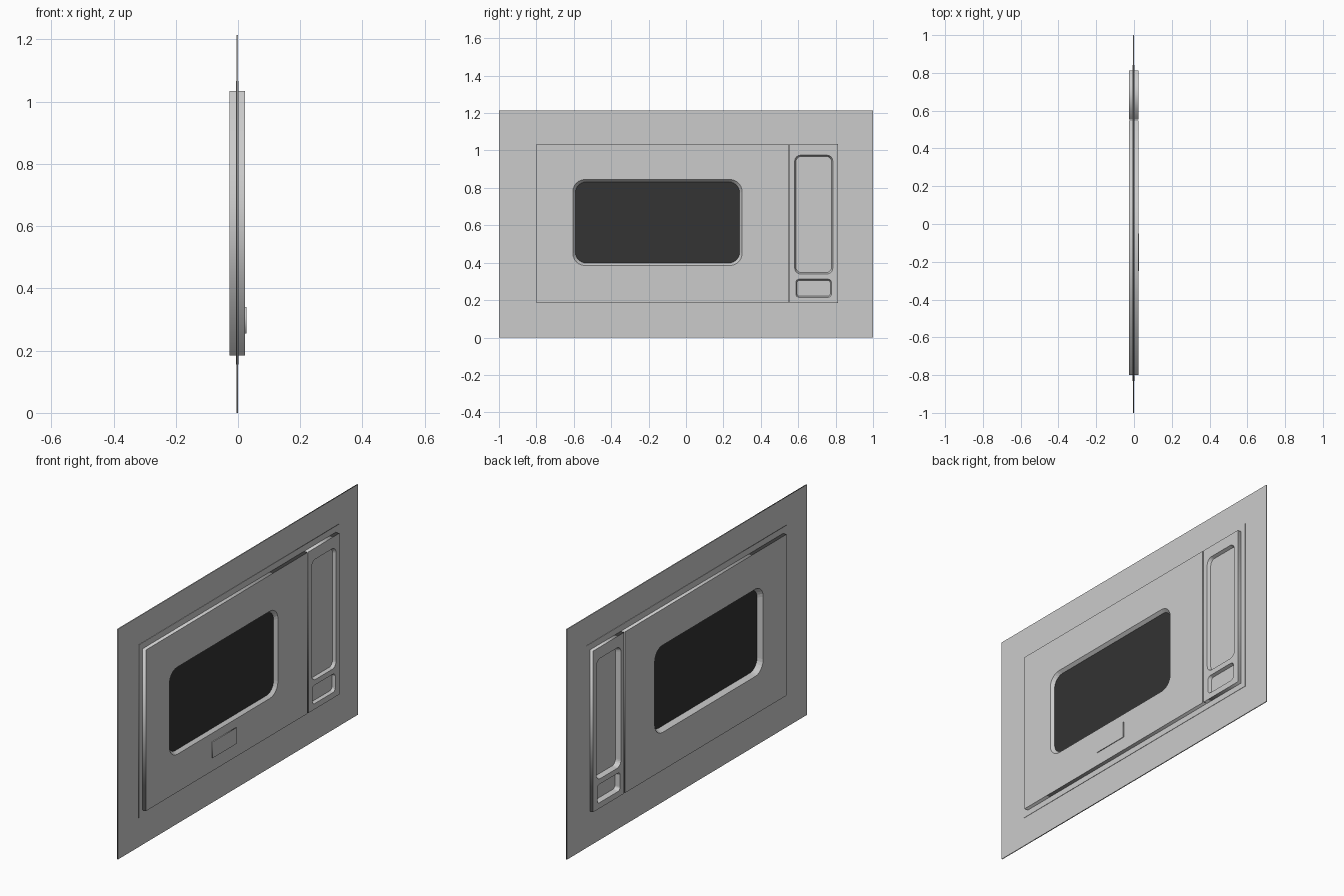
import bpy, bmesh, math

if "Cube" in bpy.data.objects:
    bpy.data.objects.remove(bpy.data.objects["Cube"])


def material(name, value):
    m = bpy.data.materials.new(name)
    m.use_nodes = True
    color = (value, value, value, 1)
    m.diffuse_color = color
    m.node_tree.nodes["Principled BSDF"].inputs["Base Color"].default_value = color
    return m


GREY = material("light grey", 0.6)
DARK = material("dark glass", 0.033)
FRONT, BACK = 0.023, -0.027
PANE = (0.0, 0.007)


def outline(rect, radius=0.0, inset=0.0):
    """Rectangle (y0, y1, z0, z1) in the YZ plane, with optional round corners."""
    y0, y1, z0, z1 = rect
    y0, y1, z0, z1 = y0 + inset, y1 - inset, z0 + inset, z1 - inset
    if radius == 0:
        return [(y0, z0), (y1, z0), (y1, z1), (y0, z1)]
    r = radius - inset * 0.5
    centres = [(y1 - r, z1 - r), (y0 + r, z1 - r), (y0 + r, z0 + r), (y1 - r, z0 + r)]
    points = []
    for corner, (cy, cz) in enumerate(centres):
        for step in range(7):
            a = math.radians(90 * corner + 15 * step)
            points.append((cy + r * math.cos(a), cz + r * math.sin(a)))
    return points


def slab(name, loops, x0, x1, mat=GREY):
    """Filled outline with holes, extruded along x."""
    curve = bpy.data.curves.new(name, "CURVE")
    curve.dimensions = "2D"
    curve.fill_mode = "BOTH"
    curve.extrude = (x1 - x0) / 2
    for loop in loops:
        spline = curve.splines.new("POLY")
        spline.points.add(len(loop) - 1)
        for point, (y, z) in zip(spline.points, loop):
            point.co = (y, z, 0, 1)
        spline.use_cyclic_u = True
    curve.materials.append(mat)
    obj = bpy.data.objects.new(name, curve)
    bpy.context.collection.objects.link(obj)
    obj.rotation_euler = (math.pi / 2, 0, math.pi / 2)
    obj.location.x = (x0 + x1) / 2
    bpy.ops.object.select_all(action="DESELECT")
    obj.select_set(True)
    bpy.context.view_layer.objects.active = obj
    bpy.ops.object.convert(target="MESH")
    return obj


def opening(name, rect, radius, slope, mat):
    """Sloped rim on both sides of a thin recessed pane."""
    stages = [(0, FRONT), (slope, PANE[1]), (slope, PANE[0]), (0, BACK)]
    bm = bmesh.new()
    rings = [[bm.verts.new((x, y, z)) for y, z in outline(rect, radius, inset)]
             for inset, x in stages]
    for a, b in zip(rings, rings[1:]):
        for i in range(len(a)):
            j = (i + 1) % len(a)
            bm.faces.new((a[i], a[j], b[j], b[i]))
    # Normals point into the opening
    bm.normal_update()
    middle_y = (rect[0] + rect[1]) / 2
    for f in bm.faces:
        if f.normal.y * (f.calc_center_median().y - middle_y) > 0:
            bmesh.ops.reverse_faces(bm, faces=[f])
    mesh = bpy.data.meshes.new(name + "_rim")
    bm.to_mesh(mesh)
    bm.free()
    # Faces along the straight top and bottom take their direction from the centre height
    middle_z = (rect[2] + rect[3]) / 2
    for p in mesh.polygons:
        if abs(p.normal.y) < 0.01 and p.normal.z * (p.center.z - middle_z) > 0:
            p.flip()
    mesh.materials.append(GREY)
    bpy.context.collection.objects.link(bpy.data.objects.new(name + "_rim", mesh))
    slab(name + "_pane", [outline(rect, radius, slope)], *PANE, mat)


# Main areas
DOOR = (-0.80, 0.547, 0.185, 1.035)
CONTROLS = (0.554, 0.812, 0.185, 1.035)
WINDOW = (-0.605, 0.30, 0.385, 0.845)
DISPLAY = (0.581, 0.785, 0.34, 0.975)
BUTTON = (0.587, 0.778, 0.215, 0.312)

# Thin surround and its slightly raised pad, open behind the door and controls
holes = [outline(DOOR, 0, 0.004), outline(CONTROLS, 0, 0.004)]
slab("surround_plate", [outline((-1, 1, 0, 1.215))] + holes, -0.005, 0.0)
slab("raised_surround", [outline((-0.83, 0.842, 0.155, 1.067))] + holes, -0.007, 0.002)

# Door and control panel
slab("door", [outline(DOOR), outline(WINDOW, 0.065)], BACK, FRONT)
slab("control_panel",
     [outline(CONTROLS), outline(DISPLAY, 0.032), outline(BUTTON, 0.018)], BACK, FRONT)

# Recessed openings
opening("window", WINDOW, 0.065, 0.013, DARK)
opening("display", DISPLAY, 0.032, 0.007, GREY)
opening("button", BUTTON, 0.018, 0.006, GREY)

# Small blank plate on the door
slab("door_plate", [outline((-0.25, -0.05, 0.255, 0.34))], FRONT - 0.002, 0.027)
